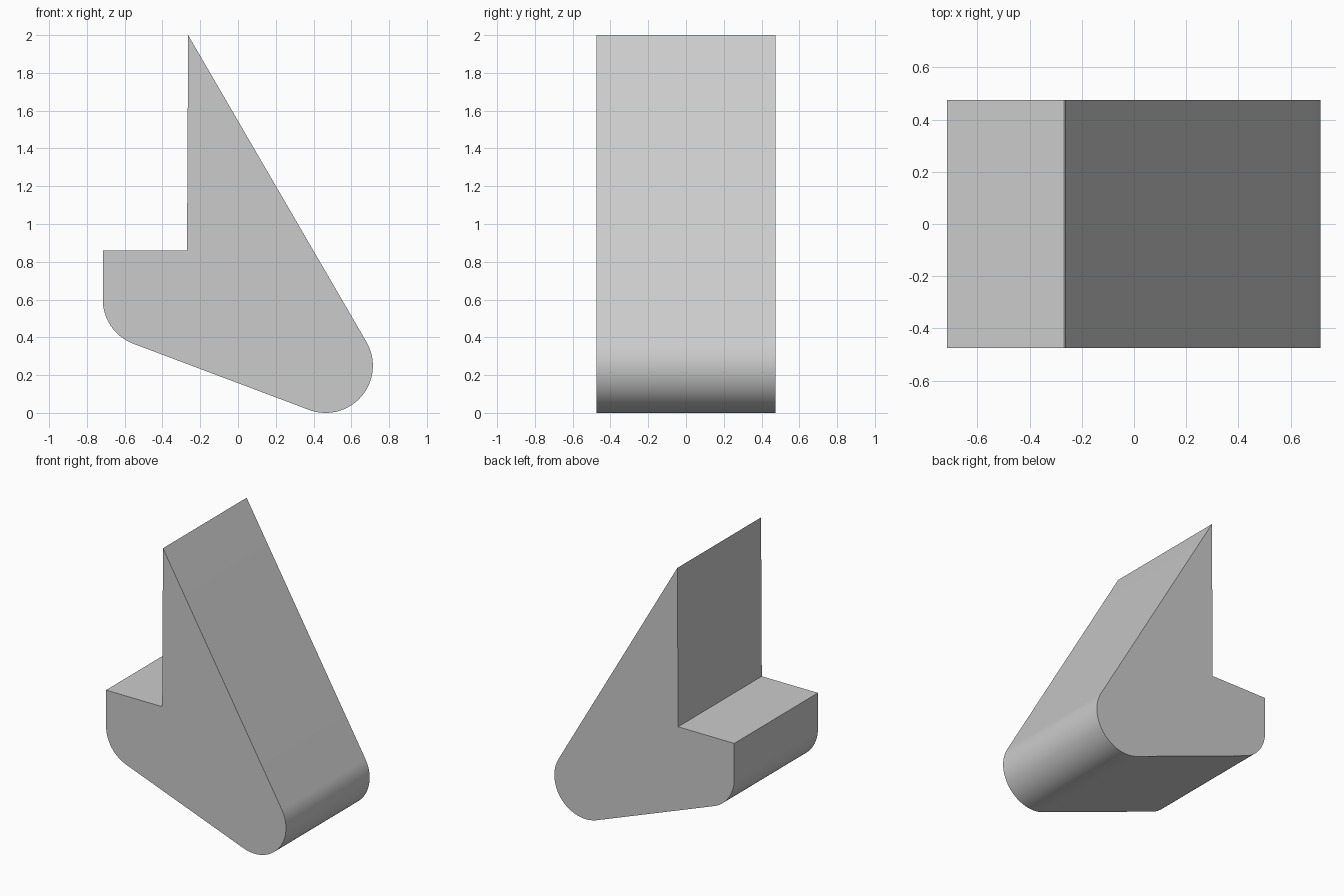
import bpy
import bmesh
from math import sin, cos, radians

cube = bpy.data.objects.get("Cube")
if cube:
    bpy.data.objects.remove(cube, do_unlink=True)

HALF_DEPTH = 0.475
RADIUS = 0.25


def arc(cx, cz, start, end, steps):
    """Points of a rounded corner, angles in degrees."""
    angles = [radians(start + (end - start) * i / steps) for i in range(steps + 1)]
    return [(cx + RADIUS * cos(a), cz + RADIUS * sin(a)) for a in angles]


# Plain grey material
grey = bpy.data.materials.new("light grey")
grey.use_nodes = True
colour = (0.6, 0.6, 0.6, 1)
grey.diffuse_color = colour
grey.node_tree.nodes["Principled BSDF"].inputs["Base Color"].default_value = colour

# Side profile: pointed top, square notch, two rounded lower corners
profile = [(-0.264, 2.0), (-0.27, 0.86), (-0.716, 0.86)]
profile += arc(-0.466, 0.60, 180, 249.6, 16)
profile += arc(0.464, 0.25, 249.6, 390.2, 32)

# Extrude the profile through the depth
bm = bmesh.new()
face = bm.faces.new([bm.verts.new((x, -HALF_DEPTH, z)) for x, z in profile])
result = bmesh.ops.extrude_face_region(bm, geom=[face], use_keep_orig=True)
moved = [v for v in result["geom"] if isinstance(v, bmesh.types.BMVert)]
bmesh.ops.translate(bm, verts=moved, vec=(0, 2 * HALF_DEPTH, 0))
bmesh.ops.recalc_face_normals(bm, faces=bm.faces)

mesh = bpy.data.meshes.new("wedge_block")
bm.to_mesh(mesh)
bm.free()
mesh.materials.append(grey)
block = bpy.data.objects.new("wedge_block", mesh)
bpy.context.collection.objects.link(block)

# Smooth the rounded corners, keep the other edges crisp
bpy.ops.object.select_all(action="DESELECT")
block.select_set(True)
bpy.context.view_layer.objects.active = block
bpy.ops.object.shade_smooth_by_angle(angle=radians(30))
